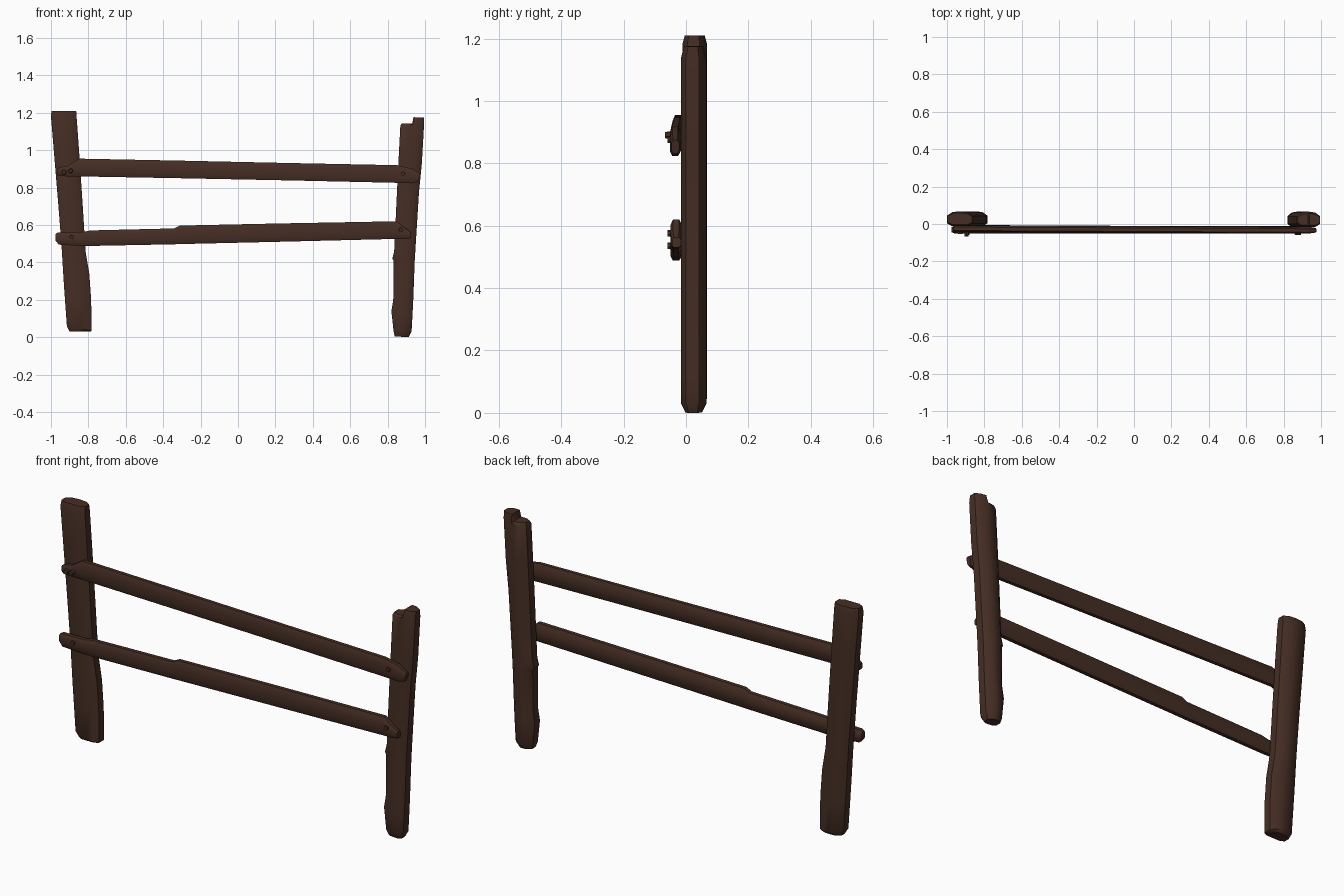
import bpy
import bmesh
from math import radians
from mathutils import Matrix, Vector

default_cube = bpy.data.objects.get("Cube")
if default_cube:
    bpy.data.objects.remove(default_cube, do_unlink=True)

# One dark, weathered timber colour
timber = bpy.data.materials.new("dark_brown_timber")
timber.use_nodes = True
colour = (0.060, 0.027, 0.018, 1)
timber.diffuse_color = colour
shader = timber.node_tree.nodes["Principled BSDF"]
shader.inputs["Base Color"].default_value = colour
shader.inputs["Roughness"].default_value = 0.9

# Rounded plank cross-section: position across the width, bevel into the depth
ACROSS = (0, 0.2, 0.47, 0.53, 0.8, 1)
FRONT_BEVEL = (0.2, 0, 0, 0, 0, 0.2)
BACK_BEVEL = (0.3, 0.06, 0, 0, 0.06, 0.3)


def finish(name, bm):
    """Turn a bmesh into a timber object with soft shading and crisp edges."""
    bmesh.ops.recalc_face_normals(bm, faces=bm.faces)
    mesh = bpy.data.meshes.new(name)
    bm.to_mesh(mesh)
    bm.free()
    mesh.materials.append(timber)
    obj = bpy.data.objects.new(name, mesh)
    bpy.context.collection.objects.link(obj)
    bpy.ops.object.select_all(action="DESELECT")
    obj.select_set(True)
    bpy.context.view_layer.objects.active = obj
    bpy.ops.object.shade_smooth_by_angle(angle=radians(38))
    return obj


def hewn_plank(name, sections, front, back, slant=0, notch=0):
    """Loft through sections given as (x, z) and (x, z) edge points plus a depth inset."""
    bm = bmesh.new()
    rings = []
    for x_low, z_low, x_high, z_high, inset in sections:
        edge_a, edge_b = Vector((x_low, 0, z_low)), Vector((x_high, 0, z_high))
        near, far = front + inset, back - inset
        depth = far - near
        faces_of_ring = []
        for bevel, base, sign in ((FRONT_BEVEL, near, 1), (BACK_BEVEL, far, -1)):
            row = []
            for across, cut in zip(ACROSS, bevel):
                point = edge_a.lerp(edge_b, across)
                point.y = base + sign * cut * depth + slant * point.x
                row.append(bm.verts.new(point))
            faces_of_ring.append(row)
        rings.append(faces_of_ring)

    # Broken step in the last end
    for row in rings[-1]:
        for vert in row[:3]:
            vert.co.z -= notch

    # Skin between neighbouring sections
    loops = [near + far[::-1] for near, far in rings]
    for first, second in zip(loops, loops[1:]):
        for i in range(len(first)):
            j = (i + 1) % len(first)
            bm.faces.new((first[i], first[j], second[j], second[i]))

    # End grain
    for near, far in (rings[0], rings[-1]):
        for i in range(len(near) - 1):
            bm.faces.new((near[i], near[i + 1], far[i + 1], far[i]))
    return finish(name, bm)


def peg(name, x, z, tip, radius):
    """Small faceted nail head standing out of the rail."""
    bm = bmesh.new()
    root = -0.03
    turn = Matrix.Translation((x, (root + tip) / 2, z)) @ Matrix.Rotation(radians(90), 4, "X")
    bmesh.ops.create_cone(bm, cap_ends=True, segments=7, radius1=radius,
                          radius2=radius * 0.75, depth=root - tip, matrix=turn)
    return finish(name, bm)


# Posts, from the foot upwards
hewn_plank("right_post", [
    (-.90, .03, -.79, .03, .012),
    (-.915, .06, -.783, .035, 0),
    (-.925, .2, -.785, .2, 0),
    (-.932, .3, -.795, .34, 0),
    (-.943, .48, -.815, .46, 0),
    (-.96, .7, -.83, .7, 0),
    (-.985, 1, -.85, 1, 0),
    (-1, 1.18, -.863, 1.18, 0),
    (-.997, 1.21, -.865, 1.21, .008),
], front=-.012, back=.068)

hewn_plank("left_post", [
    (.838, .005, .912, 0, .014),
    (.832, .03, .928, .03, 0),
    (.82, .14, .933, .12, 0),
    (.83, .2, .937, .2, 0),
    (.832, .41, .945, .41, 0),
    (.825, .42, .946, .42, 0),
    (.835, .46, .948, .46, 0),
    (.85, .78, .968, .78, 0),
    (.86, .98, .983, .93, 0),
    (.868, 1.13, .995, 1.14, 0),
    (.875, 1.178, .995, 1.175, .01),
], front=-.016, back=.066, notch=.034)

# Rails, from the viewer's left to right
hewn_plank("upper_rail", [
    (-.967, .87, -.967, .9, .006),
    (-.955, .862, -.95, .91, 0),
    (-.9, .86, -.91, .916, 0),
    (-.85, .86, -.85, .955, 0),
    (-.3, .85, -.3, .944, 0),
    (.3, .838, .3, .931, 0),
    (.84, .826, .85, .92, 0),
    (.93, .823, .93, .902, 0),
    (.965, .832, .975, .875, .006),
], front=-.047, back=-.01, slant=-.005)

hewn_plank("lower_rail", [
    (-.975, .515, -.975, .553, .006),
    (-.957, .495, -.962, .56, 0),
    (-.83, .488, -.83, .562, 0),
    (-.8, .488, -.79, .571, 0),
    (-.34, .497, -.34, .582, 0),
    (-.31, .498, -.31, .597, 0),
    (.2, .51, .2, .608, 0),
    (.85, .526, .85, .62, 0),
    (.89, .526, .885, .59, 0),
    (.925, .53, .925, .563, .005),
], front=-.05, back=-.01)

# Nail heads, with one bent proud of the wood
peg("upper_right_nail", -.895, .89, -.068, .014)
peg("upper_right_splinter", -.93, .883, -.054, .016)
peg("upper_left_nail", .882, .875, -.06, .014)
peg("lower_right_nail", -.89, .535, -.06, .014)
peg("lower_left_nail", .87, .575, -.06, .014)
